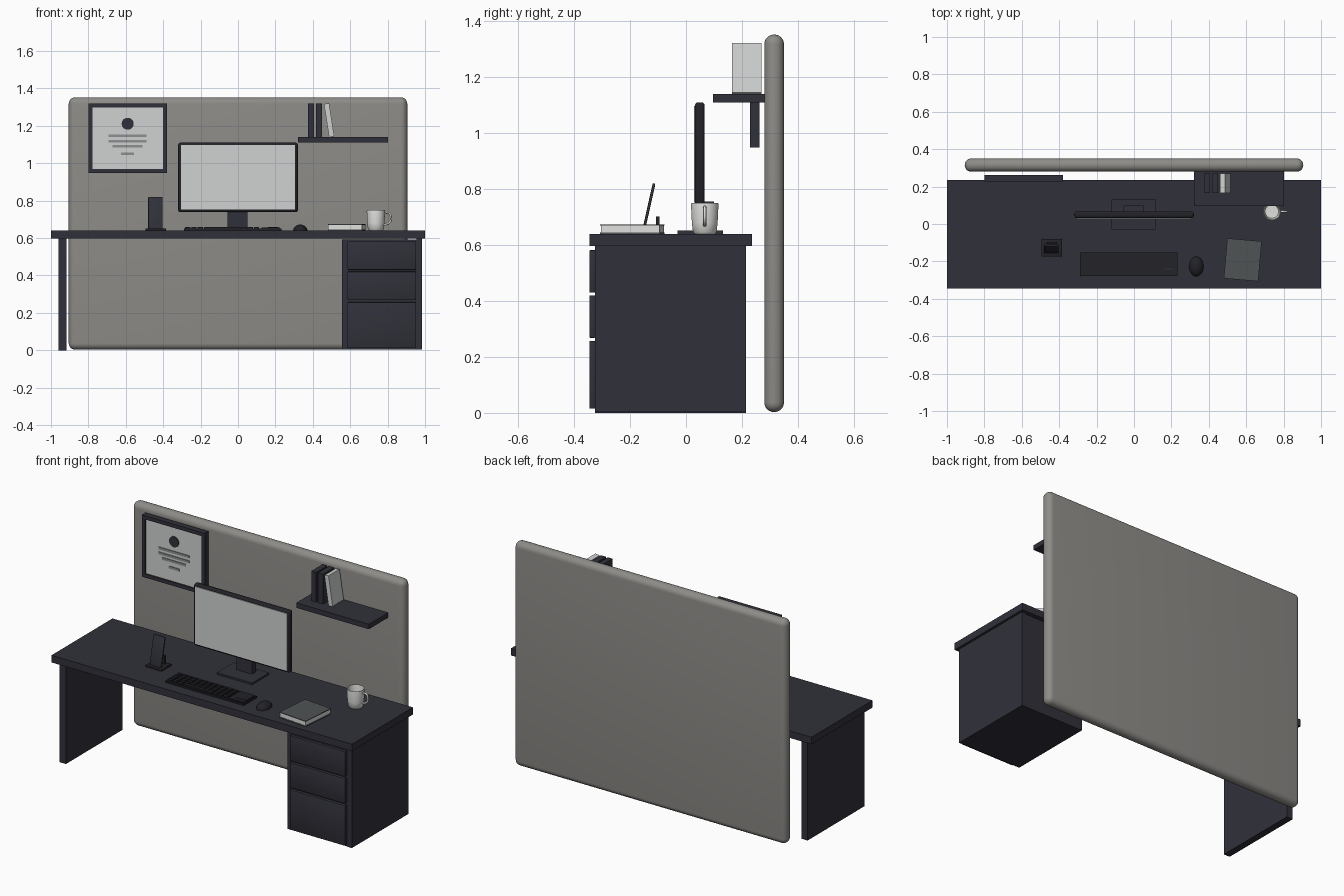
import bpy, bmesh, math
from mathutils import Matrix, Vector

if "Cube" in bpy.data.objects:
    bpy.data.objects.remove(bpy.data.objects["Cube"])


def material(name, r, g, b):
    m = bpy.data.materials.new(name)
    m.diffuse_color = (r, g, b, 1)
    m.use_nodes = True
    m.node_tree.nodes["Principled BSDF"].inputs["Base Color"].default_value = m.diffuse_color
    return m


CHARCOAL = material("charcoal navy", 0.03, 0.03, 0.042)
BLACK = material("soft black", 0.016, 0.016, 0.021)
FELT = material("warm grey felt", 0.27, 0.262, 0.246)
PALE = material("pale grey", 0.62, 0.65, 0.63)
WHITE = material("ceramic white", 0.74, 0.74, 0.72)
SLATE = material("slate cover", 0.08, 0.087, 0.09)
INK = material("grey ink", 0.27, 0.275, 0.28)


def finish(name, bm, mat, loc=(0, 0, 0), rot=(0, 0, 0), smooth=False):
    bmesh.ops.recalc_face_normals(bm, faces=bm.faces[:])
    mesh = bpy.data.meshes.new(name)
    bm.to_mesh(mesh)
    bm.free()
    mesh.materials.append(mat)
    ob = bpy.data.objects.new(name, mesh)
    ob.location, ob.rotation_euler = loc, rot
    bpy.context.collection.objects.link(ob)
    if smooth:
        bpy.context.view_layer.objects.active = ob
        bpy.ops.object.select_all(action='DESELECT')
        ob.select_set(True)
        bpy.ops.object.shade_smooth_by_angle(angle=math.radians(40))
    return ob


def add_box(bm, x, y, z):
    """Add a box given its (min, max) range on every axis."""
    size = Vector((x[1] - x[0], y[1] - y[0], z[1] - z[0]))
    mid = Vector((sum(x), sum(y), sum(z))) / 2
    bmesh.ops.create_cube(bm, size=1, matrix=Matrix.Translation(mid) @ Matrix.Diagonal(size).to_4x4())


def box(name, x, y, z, mat, bevel=0, segments=3, rot=(0, 0, 0)):
    """Box object, rotated about its own centre."""
    bm = bmesh.new()
    mid = (sum(x) / 2, sum(y) / 2, sum(z) / 2)
    add_box(bm, *[(a - m, b - m) for (a, b), m in zip((x, y, z), mid)])
    if bevel:
        bmesh.ops.bevel(bm, geom=bm.edges[:], offset=bevel, segments=segments,
                        profile=0.5, affect='EDGES')
    return finish(name, bm, mat, mid, rot, bool(bevel))


# Divider panel behind the desk
box("back_panel", (-0.905, 0.905), (0.28, 0.35), (0.003, 1.352), FELT, 0.034, 6)

# Desk
box("desk_top", (-1, 1), (-0.345, 0.235), (0.597, 0.64), CHARCOAL)
box("left_leg", (-0.96, -0.918), (-0.325, 0.215), (0, 0.597), CHARCOAL)
box("drawer_cabinet", (0.555, 0.957), (-0.322, 0.215), (0.003, 0.592), CHARCOAL)
box("right_leg", (0.955, 0.985), (-0.325, 0.215), (0.003, 0.597), CHARCOAL)
for i, z in enumerate([(0.015, 0.257), (0.268, 0.42), (0.43, 0.582)]):
    box(f"drawer_front_{i + 1}", (0.585, 0.953), (-0.345, -0.325), z, CHARCOAL, 0.003, 2)

# Monitor
box("monitor_body", (-0.32, 0.32), (0.032, 0.067), (0.738, 1.11), BLACK, 0.012, 3)
box("monitor_screen", (-0.306, 0.306), (0.028, 0.034), (0.752, 1.097), PALE)
box("monitor_neck", (-0.055, 0.05), (0.062, 0.1), (0.645, 0.755), CHARCOAL)
box("monitor_base", (-0.12, 0.115), (-0.03, 0.132), (0.64, 0.651), CHARCOAL)

# Keyboard with key rows and a space bar
box("keyboard_base", (-0.29, 0.232), (-0.277, -0.152), (0.64, 0.65), BLACK)
bm = bmesh.new()
for row in range(5):
    y = -0.27 + row * 0.0232
    for col in range(12):
        x = -0.283 + col * 0.0335
        if row == 0 and 3 <= col <= 8:
            continue
        add_box(bm, (x, x + 0.028), (y, y + 0.018), (0.649, 0.658))
add_box(bm, (-0.182, 0.013), (-0.27, -0.252), (0.649, 0.658))
finish("keyboard_keys", bm, BLACK)
box("keyboard_side_pad", (0.125, 0.225), (-0.27, -0.159), (0.649, 0.656), BLACK)
box("keyboard_pad_mark", (0.16, 0.215), (-0.243, -0.238), (0.655, 0.658), CHARCOAL)

# Mouse: upper half of an ellipsoid
bm = bmesh.new()
bmesh.ops.create_uvsphere(bm, u_segments=32, v_segments=16, radius=1,
                          matrix=Matrix.Diagonal((0.038, 0.053, 0.032, 1)))
bmesh.ops.bisect_plane(bm, geom=bm.verts[:] + bm.edges[:] + bm.faces[:], plane_co=(0, 0, 0),
                       plane_no=(0, 0, -1), clear_outer=True)
bmesh.ops.holes_fill(bm, edges=[e for e in bm.edges if e.is_boundary])
finish("mouse", bm, BLACK, (0.333, -0.227, 0.64), smooth=True)

# Phone leaning in its stand
box("phone_stand_base", (-0.495, -0.385), (-0.175, -0.08), (0.64, 0.652), BLACK, 0.004, 2)
box("phone_stand_rest", (-0.467, -0.413), (-0.108, -0.095), (0.65, 0.702), BLACK)
box("phone", (-0.48, -0.403), (-0.138, -0.128), (0.648, 0.822), CHARCOAL, 0.003, 2, (-0.22, 0, 0))

# Notebook: covers and pages turned slightly
turn = (0, 0, math.radians(-5))
for name, inset, z, mat in [("notebook_back_cover", 0, (0.64, 0.645), SLATE),
                            ("notebook_pages", 0.002, (0.645, 0.669), WHITE),
                            ("notebook_front_cover", 0, (0.669, 0.674), SLATE)]:
    box(name, (0.489 + inset, 0.674 - inset), (-0.299 + inset, -0.084 - inset), z, mat, rot=turn)

# Mug: lathed hollow profile with a curved handle
bm = bmesh.new()
profile = [(0, 0), (0.036, 0), (0.042, 0.006), (0.046, 0.04), (0.049, 0.102), (0.048, 0.11),
           (0.045, 0.11), (0.043, 0.1), (0.040, 0.04), (0.036, 0.012), (0, 0.01)]
vs = [bm.verts.new((r, 0, z)) for r, z in profile]
es = [bm.edges.new(p) for p in zip(vs, vs[1:])]
bmesh.ops.spin(bm, geom=vs + es, cent=(0, 0, 0), axis=(0, 0, 1), angle=math.tau, steps=40)
bmesh.ops.remove_doubles(bm, verts=bm.verts[:], dist=0.0001)
finish("mug_body", bm, WHITE, (0.737, 0.067, 0.64), smooth=True)

curve = bpy.data.curves.new("mug_handle", 'CURVE')
curve.dimensions = '3D'
curve.bevel_depth, curve.bevel_resolution = 0.0055, 3
path = [(0.044, 0.092), (0.07, 0.093), (0.08, 0.075), (0.075, 0.045), (0.044, 0.03)]
spline = curve.splines.new('BEZIER')
spline.bezier_points.add(len(path) - 1)
for p, (x, z) in zip(spline.bezier_points, path):
    p.co = (0.737 + x, 0.067, 0.64 + z)
    p.handle_left_type = p.handle_right_type = 'AUTO'
curve.materials.append(WHITE)
bpy.context.collection.objects.link(bpy.data.objects.new("mug_handle", curve))

# Wall shelf and books
box("wall_shelf", (0.32, 0.803), (0.097, 0.283), (1.11, 1.14), CHARCOAL)
box("upright_book_1", (0.373, 0.405), (0.165, 0.27), (1.14, 1.32), CHARCOAL)
box("upright_book_2", (0.416, 0.45), (0.165, 0.27), (1.14, 1.32), CHARCOAL)
box("leaning_book", (0.473, 0.501), (0.165, 0.27), (1.141, 1.32), PALE, rot=(0, -0.155, 0))

# Framed certificate: four rails around a paper sheet
bm = bmesh.new()
fx, fz, w = (-0.80, -0.38), (0.948, 1.32), 0.022
for x in [(fx[0], fx[0] + w), (fx[1] - w, fx[1])]:
    add_box(bm, x, (0.228, 0.262), fz)
for z in [(fz[0], fz[0] + w), (fz[1] - w, fz[1])]:
    add_box(bm, (fx[0] + w, fx[1] - w), (0.228, 0.262), z)
finish("certificate_frame", bm, CHARCOAL)
box("certificate_paper", (fx[0] + w, fx[1] - w), (0.236, 0.26), (fz[0] + w, fz[1] - w), PALE)
for i, (z, half) in enumerate([(1.147, 0.102), (1.117, 0.102), (1.09, 0.08), (1.05, 0.035)]):
    box(f"certificate_line_{i + 1}", (-0.59 - half, -0.59 + half), (0.232, 0.237),
        (z - 0.007, z + 0.007), INK)
bm = bmesh.new()
bmesh.ops.create_cone(bm, cap_ends=True, segments=32, radius1=0.032, radius2=0.032, depth=0.005)
finish("certificate_seal", bm, CHARCOAL, (-0.59, 0.2345, 1.211), (math.pi / 2, 0, 0))
